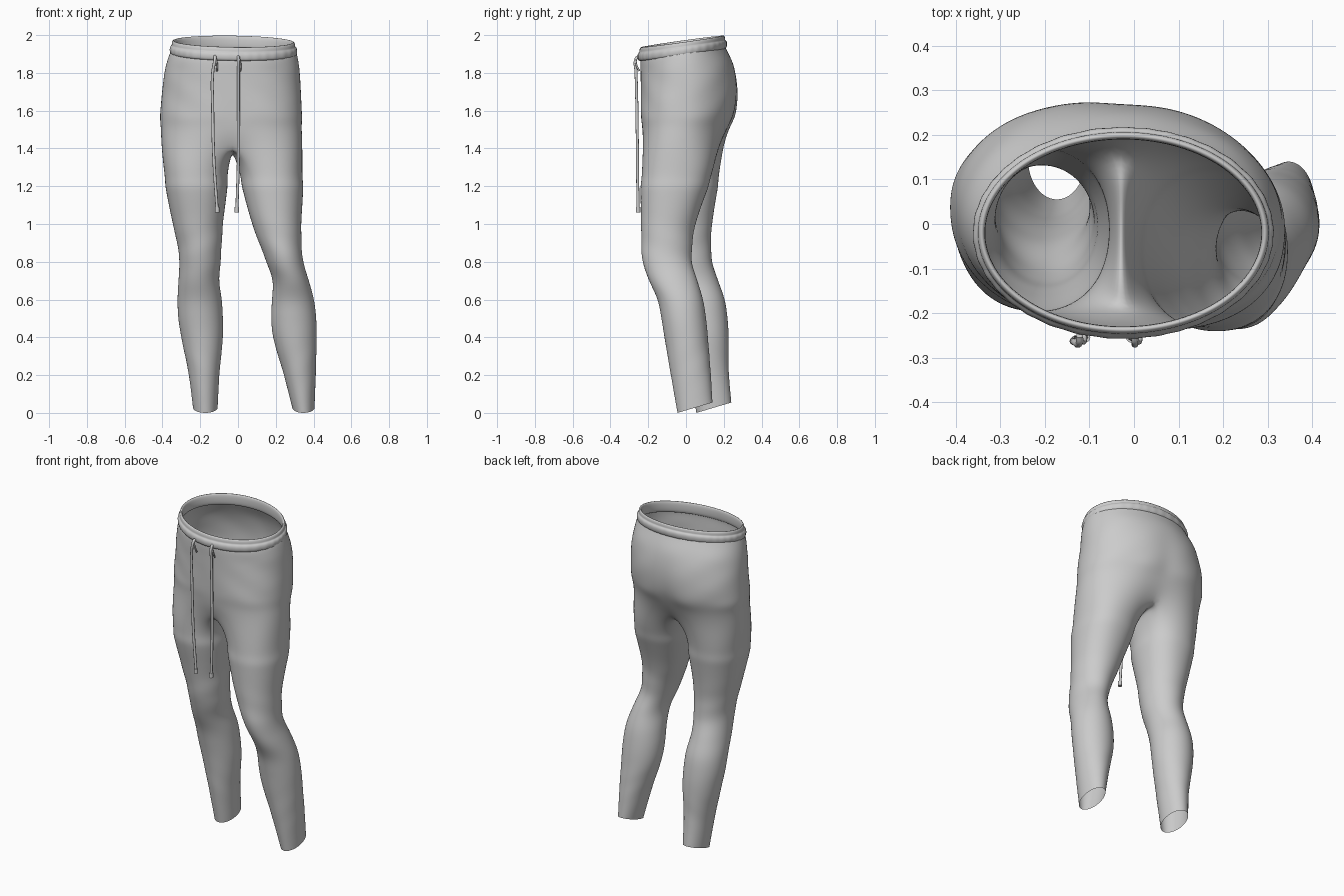
import bpy, bmesh
from math import sin, cos, pi, radians, exp, copysign

if "Cube" in bpy.data.objects:
    bpy.data.objects.remove(bpy.data.objects["Cube"])

MID = -0.03  # x of the centre seam

# torso rows: front z, back rise, left x, right x, front y, back y, front dent, back dent
TORSO = [
    (1.91, .06, -.345, .300, -.232, .195, 0, 0),
    (1.87, .06, -.362, .312, -.242, .210, 0, 0),
    (1.80, .05, -.385, .325, -.240, .250, 0, 0),
    (1.70, .03, -.400, .332, -.238, .276, 0, .008),
    (1.60, .01, -.410, .337, -.238, .273, .005, .015),
    (1.52, .00, -.416, .342, -.238, .250, .012, .03),
    (1.44, .00, -.416, .350, -.240, .218, .03, .05),
]
# leg rows: z, low x, high x, front y, back y
LEFT = [
    (1.36, -.413, -.040, -.216, .204), (1.20, -.385, -.055, -.197, .170),
    (1.00, -.345, -.080, -.155, .138), (0.90, -.322, -.086, -.138, .132),
    (0.80, -.310, -.092, -.118, .138), (0.70, -.315, -.100, -.085, .170),
    (0.60, -.320, -.086, -.045, .205), (0.50, -.316, -.080, -.022, .220),
    (0.40, -.300, -.080, -.004, .226), (0.20, -.262, -.098, .022, .226),
    (0.00, -.238, -.108, .055, .240),
]
RIGHT = [
    (1.36, -.018, .350, -.243, .184), (1.20, .020, .346, -.241, .120),
    (1.00, .075, .335, -.238, .050), (0.90, .112, .336, -.236, .034),
    (0.80, .150, .345, -.230, .030), (0.70, .184, .375, -.195, .060),
    (0.60, .180, .402, -.150, .090), (0.50, .176, .414, -.130, .106),
    (0.40, .186, .416, -.114, .116), (0.20, .240, .412, -.080, .130),
    (0.00, .288, .405, -.045, .140),
]


def sample(rows, z):
    """Smooth interpolation of table rows at height z (rows run downward)."""
    i = 0
    while i < len(rows) - 2 and z < rows[i + 1][0]:
        i += 1
    a, b = rows[i], rows[i + 1]
    p, n = rows[max(i - 1, 0)], rows[min(i + 2, len(rows) - 1)]
    h = b[0] - a[0]
    t = (z - a[0]) / h
    out = []
    for k in range(1, len(a)):
        ma = (b[k] - p[k]) / (b[0] - p[0]) * h
        mb = (n[k] - a[k]) / (n[0] - a[0]) * h
        out.append((2*t**3 - 3*t**2 + 1) * a[k] + (t**3 - 2*t**2 + t) * ma
                   + (3*t**2 - 2*t**3) * b[k] + (t**3 - t**2) * mb)
    return out


def sup(v, e):
    return copysign(abs(v) ** (2 / e), v)


def finish(bm, name, levels):
    bmesh.ops.recalc_face_normals(bm, faces=bm.faces)
    mesh = bpy.data.meshes.new(name)
    bm.to_mesh(mesh)
    bm.free()
    for p in mesh.polygons:
        p.use_smooth = True
    ob = bpy.data.objects.new(name, mesh)
    bpy.context.collection.objects.link(ob)
    m = ob.modifiers.new("smooth", 'SUBSURF')
    m.levels = m.render_levels = levels
    return ob


def bridge(bm, r0, r1, closed):
    n = len(r0)
    for i in range(n if closed else n - 1):
        j = (i + 1) % n
        bm.faces.new((r0[i], r0[j], r1[j], r1[i]))


# --- trousers: seat made of two halves that split into two legs
bm = bmesh.new()


def torso_ring(z):
    rise, xl, xr, yf, yb, df, db = sample(TORSO, z)
    fade = min(1, (1.91 - z) / 0.3)
    cy, ry = (yf + yb) / 2, (yb - yf) / 2
    halves = {}
    for s, xe in ((-1, xl), (1, xr)):
        row = []
        for i in range(19):
            if s == 1 and i in (0, 18):
                row.append(halves[-1][i])
                continue
            a = radians(-90 + 10 * i)
            e = 2.0 + (0.35 if a < 0 else 0.05) * fade
            x = MID + (xe - MID) * sup(max(cos(a), 0), e) * 1.005
            y = cy + ry * sup(sin(a), e) * 1.005 - 0.07 * fade * (x - MID)
            y -= (db if a > 0 else -df) * exp(-((x - MID) / .07) ** 2)
            # slanting pocket folds near the sides
            y += 0.004 * sin(40 * z + 25 * x) * cos(a) * (z < 1.84)
            row.append(bm.verts.new((x, y, z + rise * (y - yf) / (yb - yf))))
        halves[s] = row
    return halves


rings = [torso_ring(z) for z in
         (1.91, 1.87, 1.84, 1.80, 1.75, 1.70, 1.65, 1.60, 1.56, 1.52, 1.48, 1.44)]
for r0, r1 in zip(rings, rings[1:]):
    for s in (-1, 1):
        bridge(bm, r0[s], r1[s], False)

# crotch strip shared by both legs
last = rings[-1]
F, B = last[-1][0].co, last[-1][18].co
crotch = []
for j in range(1, 6):
    p = F.lerp(B, j / 6)
    p.z -= 0.062 * sin(pi * j / 6)
    crotch.append(bm.verts.new(p))

for s, table in ((-1, LEFT), (1, RIGHT)):
    prev = last[s] + crotch[::-1]
    for step in range(34):
        z = max(1.32 - 0.04 * step, 0)
        x0, x1, y0, y1 = sample(table, z)
        e = 2.0 + 0.35 * max(0, (z - 0.9) / 0.5)
        slope = 0.055 * max(0, 1 - z / 0.35)
        ring = []
        for i in range(24):
            t = radians(-135 + 15 * i)
            # cloth folds at knee and ankle
            w = 0.012 * exp(-((z - .88) / .12) ** 2) * sin(42 * z + 2 * t)
            w += 0.006 * exp(-((z - .25) / .15) ** 2) * sin(40 * z - 3 * t)
            x = (x0 + x1) / 2 + s * (x1 - x0) / 2 * sup(cos(t), e) * (1.01 + w)
            y = (y0 + y1) / 2 + (y1 - y0) / 2 * sup(sin(t), e) * (1.01 + w)
            zz = z + slope * max(0, (y - y0) / (y1 - y0))
            ring.append(bm.verts.new((x, y, zz)))
        bridge(bm, prev, ring, True)
        prev = ring

# relax the transition between seat and thighs
keep = set(crotch)
blend = [v for v in bm.verts if 1.22 < v.co.z < 1.54 and v not in keep]
for _ in range(6):
    bmesh.ops.smooth_vert(bm, verts=blend, factor=0.5, use_axis_x=True,
                          use_axis_y=True, use_axis_z=True)
finish(bm, "trousers", 2)

# --- gathered waistband with a raised rim, swept round the waist
bm = bmesh.new()
PROFILE = [(-.002, -.004), (.010, -.002), (.015, .010), (.016, .030), (.010, .040),
           (.004, .043), (.005, .052), (.002, .066), (-.006, .070), (-.012, .062),
           (-.013, .030), (-.010, .002)]
loops = []
SEG = 144
for i in range(SEG):
    a = 2 * pi * i / SEG
    loop = []
    for k, (d, h) in enumerate(PROFILE):
        if 1 <= k <= 4:
            d += 0.0010 * sin(36 * a + 1.5 * sin(5 * a))
        x = -0.024 + (0.322 + d) * cos(a)
        y = -0.020 + (0.222 + d) * sin(a)
        z = 1.866 + 0.14 * (y + 0.25) - 0.015 * x + h
        loop.append(bm.verts.new((x, y, z)))
    loops.append(loop)
for i in range(SEG):
    bridge(bm, loops[i], loops[(i + 1) % SEG], True)
finish(bm, "waistband", 1)


# --- drawstrings: hanging cords with a small loop on top and a metal tip
def cord(name, pts, r):
    cu = bpy.data.curves.new(name, 'CURVE')
    cu.dimensions = '3D'
    cu.bevel_depth = r
    cu.bevel_resolution = 3
    cu.use_fill_caps = True
    sp = cu.splines.new('BEZIER')
    sp.bezier_points.add(len(pts) - 1)
    for bp, p in zip(sp.bezier_points, pts):
        bp.co = p
        bp.handle_left_type = bp.handle_right_type = 'AUTO'
    ob = bpy.data.objects.new(name, cu)
    bpy.context.collection.objects.link(ob)


for side, x, bend, end in (("left", -.122, -.012, -.110), ("right", .002, .000, -.006)):
    cord(side + "_drawstring",
         [(x, -.250, 1.888), (x, -.264, 1.876), (x + bend, -.264, 1.80),
          (x + bend, -.260, 1.62), (x + bend / 2, -.257, 1.35), (end, -.254, 1.07)], .008)
    cord(side + "_cord_loop",
         [(x, -.250, 1.886), (x + .006, -.264, 1.870), (x + .012, -.260, 1.835),
          (x + .010, -.246, 1.81)], .005)
    bpy.ops.mesh.primitive_cylinder_add(vertices=16, radius=.012, depth=.028,
                                        location=(end, -.254, 1.076))
    tip = bpy.context.object
    tip.name = side + "_cord_tip"
    bpy.ops.object.shade_smooth_by_angle()
